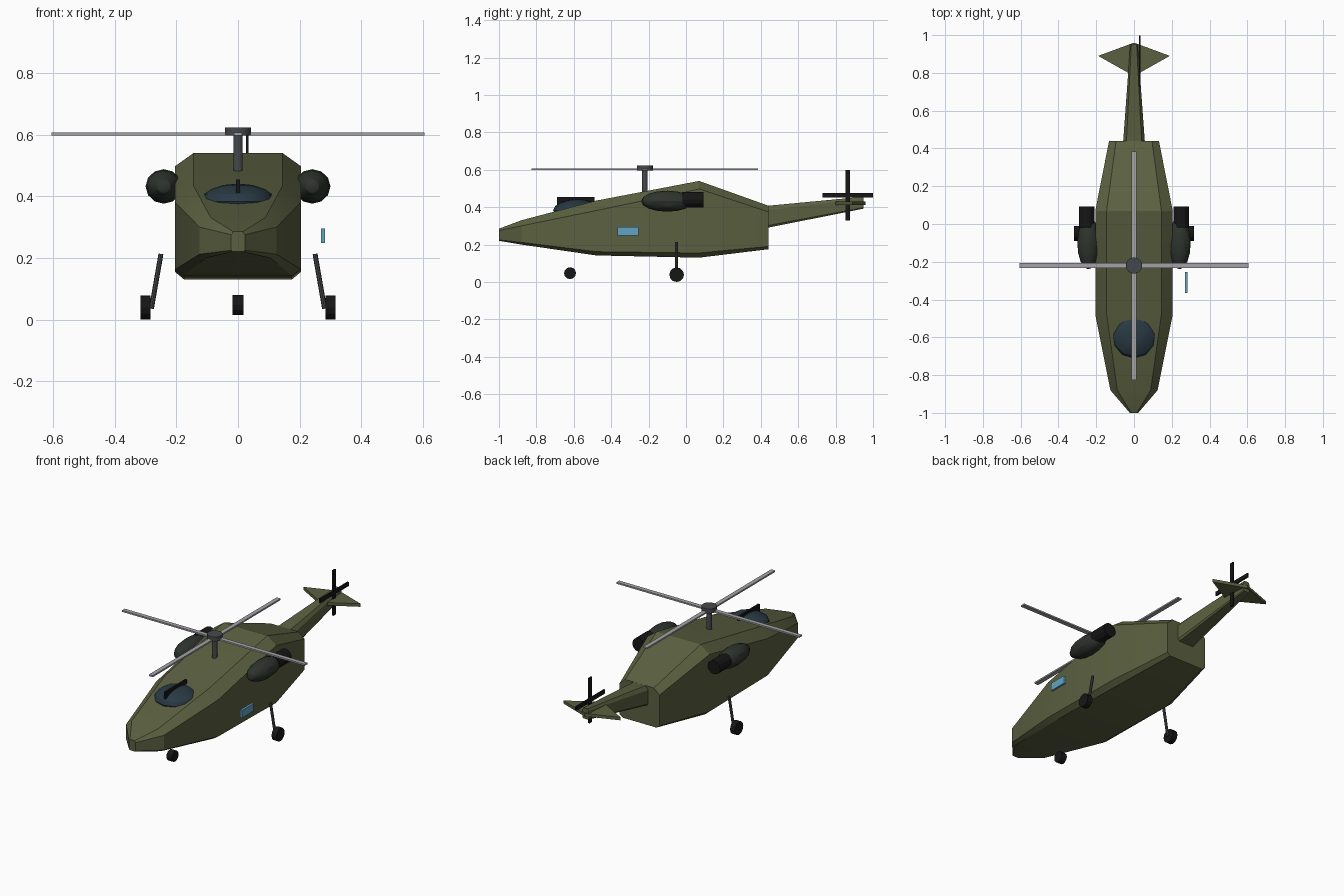
import bpy, bmesh
from math import pi
from mathutils import Vector

if "Cube" in bpy.data.objects:
    bpy.data.objects.remove(bpy.data.objects["Cube"])


def mat(name, r, g, b):
    m = bpy.data.materials.new(name)
    m.diffuse_color = (r, g, b, 1)
    m.use_nodes = True
    m.node_tree.nodes["Principled BSDF"].inputs["Base Color"].default_value = m.diffuse_color
    return m


OLIVE = mat("olive", .105, .118, .052)
DARK = mat("dark_green", .028, .034, .027)
BLACK = mat("black", .008, .008, .008)
GLASS = mat("glass", .022, .042, .058)
BLUE = mat("window_blue", .12, .37, .55)
METAL = mat("metal", .06, .065, .07)
BLADE = mat("blade_grey", .38, .36, .38)


def finish(name, bm, material, smooth=None):
    bmesh.ops.recalc_face_normals(bm, faces=bm.faces)
    me = bpy.data.meshes.new(name)
    bm.to_mesh(me)
    bm.free()
    ob = bpy.data.objects.new(name, me)
    bpy.context.collection.objects.link(ob)
    me.materials.append(material)
    if smooth:
        bpy.ops.object.select_all(action='DESELECT')
        ob.select_set(True)
        bpy.context.view_layer.objects.active = ob
        bpy.ops.object.shade_smooth_by_angle(angle=smooth)
    return ob


def loft(name, sections, material):
    """Chamfered eight-sided rings (y, half width, top half, base half, z base, z low, z high, z top)."""
    bm = bmesh.new()
    rings = []
    for y, w, t, b, z0, z1, z2, z3 in sections:
        half = [(b, z0), (w, z1), (w, z2), (t, z3)]
        pts = half + [(-x, z) for x, z in reversed(half)]
        rings.append([bm.verts.new((x, y, z)) for x, z in pts])
    for a, c in zip(rings, rings[1:]):
        for i in range(8):
            j = (i + 1) % 8
            bm.faces.new((a[i], a[j], c[j], c[i]))
    bm.faces.new(rings[0])
    bm.faces.new(rings[-1])
    return finish(name, bm, material, pi / 9)


def box(name, center, size, material):
    bm = bmesh.new()
    bmesh.ops.create_cube(bm, size=1)
    bmesh.ops.scale(bm, vec=size, verts=bm.verts)
    bmesh.ops.translate(bm, vec=center, verts=bm.verts)
    return finish(name, bm, material)


def rod(name, a, b, r, material, sides=12):
    a, b = Vector(a), Vector(b)
    bm = bmesh.new()
    bmesh.ops.create_cone(bm, cap_ends=True, segments=sides, radius1=r, radius2=r, depth=(b - a).length)
    ob = finish(name, bm, material, pi / 6.5)
    rot = (b - a).to_track_quat('Z', 'Y').to_matrix().to_4x4()
    rot.translation = (a + b) / 2
    ob.data.transform(rot)
    return ob


def ellipsoid(name, center, radii, material, along_y=False):
    bm = bmesh.new()
    bmesh.ops.create_uvsphere(bm, u_segments=12, v_segments=8, radius=1)
    if along_y:
        for v in bm.verts:
            v.co = (v.co.x, v.co.z, -v.co.y)
    bmesh.ops.scale(bm, vec=radii, verts=bm.verts)
    bmesh.ops.translate(bm, vec=center, verts=bm.verts)
    return finish(name, bm, material, pi / 6)


# Fuselage and tail boom
loft("fuselage", [
    (-1.0, .022, .015, .018, .220, .225, .275, .285),
    (-.88, .125, .088, .105, .200, .212, .300, .330),
    (-.48, .205, .145, .175, .142, .162, .382, .435),
    (.07, .205, .145, .175, .130, .155, .497, .540),
    (.44, .132, .095, .112, .175, .190, .375, .408)], OLIVE)
loft("tail_boom", [
    (.40, .060, .042, .050, .283, .295, .380, .404),
    (.95, .020, .014, .017, .392, .398, .445, .456)], OLIVE)

# Tailplane: thin diamond
bm = bmesh.new()
outline = [(0, .96), (.19, .89), (.03, .80), (-.03, .80), (-.19, .89)]
face = bm.faces.new([bm.verts.new((x, y, .411)) for x, y in outline])
ext = bmesh.ops.extrude_face_region(bm, geom=[face])
bmesh.ops.translate(bm, vec=(0, 0, .018), verts=[v for v in ext["geom"] if isinstance(v, bmesh.types.BMVert)])
finish("tailplane", bm, OLIVE)

# Canopy with centre rib, and side window panel
ellipsoid("canopy", (0, -.58, .383), (.122, .13, .058), GLASS)
box("canopy_rib", (0, -.59, .432), (.012, .20, .045), BLACK)
box("side_window", (.276, -.31, .272), (.013, .11, .046), BLUE)

# Engines, main gear
for s, side in ((1, "right"), (-1, "left")):
    ellipsoid(side + "_engine", (s * .241, -.10, .432), (.059, .14, .056), DARK, True)
    rod(side + "_exhaust", (s * .25, -.02, .44), (s * .25, .093, .44), .041, BLACK)
    rod(side + "_gear_strut", (s * .25, -.05, .213), (s * .281, -.05, .035), .008, METAL, 8)
    rod(side + "_main_wheel", (s * .284, -.05, .039), (s * .317, -.05, .039), .039, BLACK)
rod("nose_wheel", (-.018, -.62, .047), (.018, -.62, .047), .032, BLACK)

# Main rotor
rod("rotor_mast", (0, -.22, .47), (0, -.22, .60), .015, METAL)
rod("rotor_hub", (0, -.22, .597), (0, -.22, .623), .043, METAL, 16)
box("rotor_blades_across", (0, -.22, .602), (1.21, .026, .009), BLADE)
box("rotor_blades_along", (0, -.22, .602), (.026, 1.21, .009), BLADE)

# Tail rotor
box("tail_rotor_upright", (.03, .864, .465), (.009, .024, .27), BLACK)
box("tail_rotor_level", (.03, .864, .465), (.009, .27, .024), BLACK)
